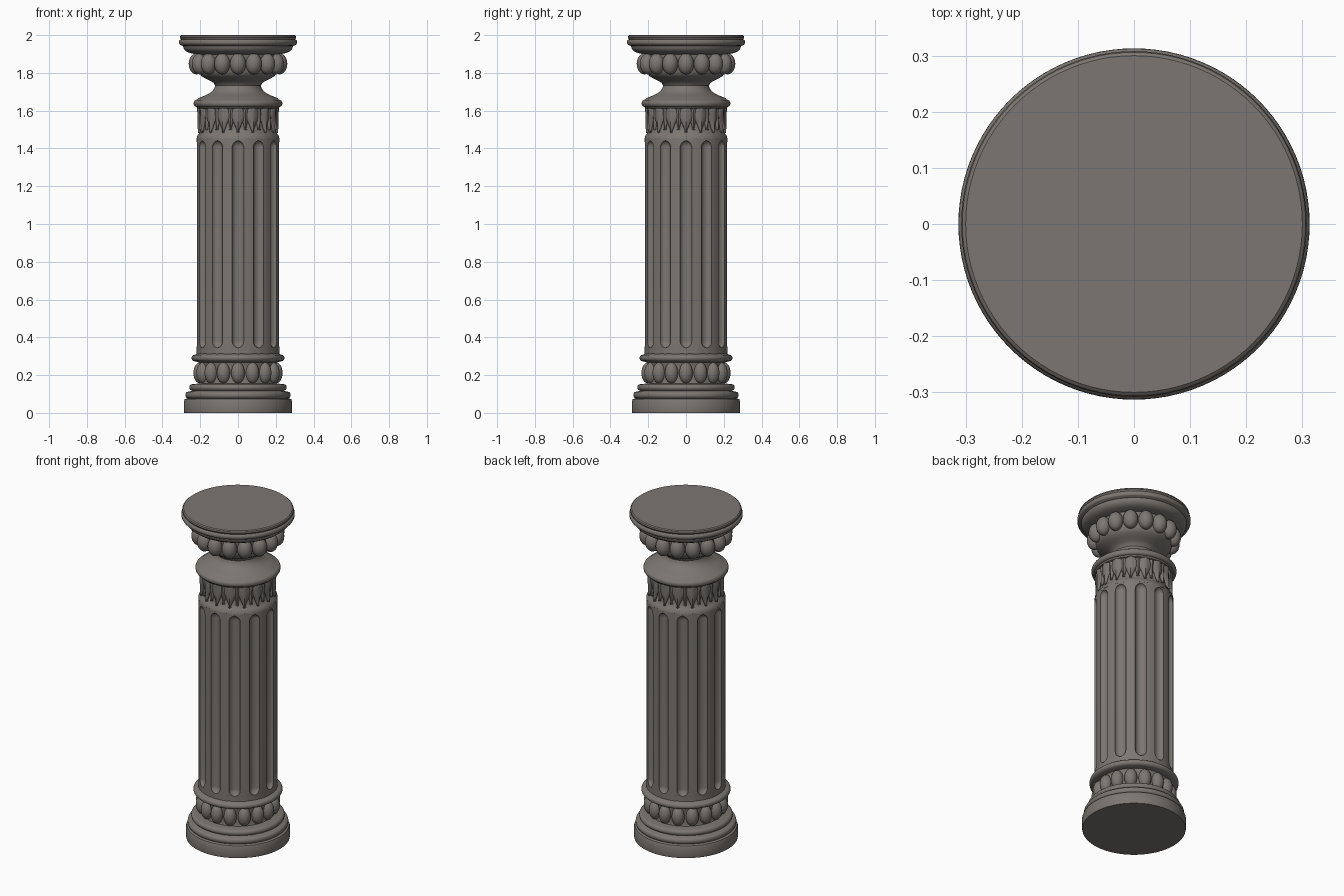
import bpy, bmesh, math
from mathutils import Matrix, Vector

if "Cube" in bpy.data.objects:
    bpy.data.objects.remove(bpy.data.objects["Cube"])

stone = bpy.data.materials.new("warm_grey_stone")
stone.diffuse_color = (0.2, 0.182, 0.168, 1)
stone.use_nodes = True
stone.node_tree.nodes["Principled BSDF"].inputs["Base Color"].default_value = stone.diffuse_color


def finish(name, bm, angle=35):
    bmesh.ops.recalc_face_normals(bm, faces=bm.faces)
    mesh = bpy.data.meshes.new(name)
    bm.to_mesh(mesh)
    bm.free()
    mesh.materials.append(stone)
    ob = bpy.data.objects.new(name, mesh)
    bpy.context.collection.objects.link(ob)
    bpy.ops.object.select_all(action='DESELECT')
    bpy.context.view_layer.objects.active = ob
    ob.select_set(True)
    bpy.ops.object.shade_smooth_by_angle(angle=math.radians(angle))
    return ob


def polar(r, a, z):
    # angle 0 faces the front (-y)
    return (r * math.sin(a), -r * math.cos(a), z)


def stack(bm, rings):
    # skin closed rings of points and cap both ends
    rows = [[bm.verts.new(p) for p in ring] for ring in rings]
    n = len(rows[0])
    for lo, hi in zip(rows, rows[1:]):
        for i in range(n):
            j = (i + 1) % n
            bm.faces.new((lo[i], lo[j], hi[j], hi[i]))
    bm.faces.new(rows[0][::-1])
    bm.faces.new(rows[-1])


def lathe(name, profile, n=96):
    bm = bmesh.new()
    stack(bm, [[polar(r, 2 * math.pi * i / n, z) for i in range(n)] for r, z in profile])
    return finish(name, bm)


def bulge(r, z0, z1, out, n=8):
    # half-round moulding profile
    h = (z1 - z0) / 2
    return [(r + out * math.cos(t), z0 + h + h * math.sin(t))
            for t in [-math.pi / 2 + math.pi * i / n for i in range(n + 1)]]


def beads(name, count, r, z, size):
    bm = bmesh.new()
    for k in range(count):
        a = 2 * math.pi * k / count
        m = (Matrix.Translation(Vector(polar(r, a, z))) @ Matrix.Rotation(a, 4, 'Z')
             @ Matrix.Diagonal((*size, 1)))
        bmesh.ops.create_uvsphere(bm, u_segments=20, v_segments=14, radius=1, matrix=m)
    return finish(name, bm, 60)


# Base mouldings
lathe("base_plinth", [(0.285, 0), (0.287, 0.01), (0.287, 0.06), (0.282, 0.073),
                      (0.276, 0.075)] + bulge(0.265, 0.077, 0.112, 0.013)
      + [(0.25, 0.115)] + bulge(0.243, 0.118, 0.152, 0.015) + [(0.2, 0.156)])
lathe("lower_bead_core", [(0.205, 0.15), (0.2, 0.17), (0.2, 0.25), (0.21, 0.28)])
beads("lower_egg_beads", 16, 0.2, 0.212, (0.036, 0.036, 0.056))
lathe("lower_ring", [(0.21, 0.268)] + bulge(0.228, 0.273, 0.308, 0.018) + [(0.215, 0.315)])

# Fluted shaft: vertex columns follow the round-ended flutes
Z0, Z1, CAP, R = 0.345, 1.44, 0.035, 0.219
levels = [(0.3, 0.02), (Z0 - 0.002, 0.02)]
ends = [i * math.pi / 16 for i in range(1, 9)]
levels += [(Z0 + CAP * (1 - math.cos(t)), math.sin(t)) for t in ends]
levels += [(Z1 - CAP * (1 - math.cos(t)), math.sin(t)) for t in reversed(ends)]
levels += [(Z1 + 0.002, 0.02), (1.455, 0.02)]
HALF, DEPTH = math.radians(8.2), 0.025
rings = []
for z, w in levels:
    ring = []
    for k in range(12):
        c = 2 * math.pi * k / 12
        for i in range(13):
            s = -math.cos(math.pi * i / 12)
            d = DEPTH * w * math.sqrt(max(0, 1 - s * s)) if w > 0.05 else 0
            ring.append(polar(R - d, c + s * HALF * w, z))
        for a in (11, 15, 19):
            ring.append(polar(R, c + math.radians(a), z))
    rings.append(ring)
bm = bmesh.new()
stack(bm, rings)
finish("fluted_shaft", bm)

# Leaf collar
lathe("leaf_collar_core", [(0.219, 1.45), (0.217, 1.465), (0.208, 1.477), (0.198, 1.49),
                           (0.193, 1.515), (0.193, 1.55), (0.197, 1.585), (0.205, 1.615)])


def leaves(name, count, phase, r0, half, top, tip):
    bm = bmesh.new()
    rows, cols = 12, 8
    for k in range(count):
        c = 2 * math.pi * (k + phase) / count
        grid = []
        for i in range(rows + 1):
            t = i / rows
            w = half * (0.72 + 0.28 * math.sin(math.pi * min(1, t * 1.6)))
            w *= max(0.03, 1 - max(0, (t - 0.35) / 0.65) ** 1.7)
            row = []
            for j in range(cols + 1):
                s = 2 * j / cols - 1
                r = r0 + 0.008 * (1 - t) + 0.004 * t * t - 0.011 * s * s
                r += 0.003 * max(0, 1 - abs(s) * 4)
                row.append(bm.verts.new(polar(r, c + s * w, top + (tip - top) * t)))
            grid.append(row)
        for i in range(rows):
            for j in range(cols):
                bm.faces.new((grid[i][j], grid[i][j + 1], grid[i + 1][j + 1], grid[i + 1][j]))
    ob = finish(name, bm, 50)
    mod = ob.modifiers.new("thickness", 'SOLIDIFY')
    mod.thickness = 0.008
    mod.offset = -1


leaves("front_leaves", 16, 0, 0.206, math.radians(10.8), 1.615, 1.483)
leaves("back_leaves", 16, 0.5, 0.2, math.radians(7), 1.615, 1.497)

# Capital: ring, narrow neck and flared bowl
lathe("capital_neck", [(0.2, 1.608), (0.215, 1.612)] + bulge(0.22, 1.62, 1.657, 0.015)
      + [(0.205, 1.668), (0.18, 1.678), (0.155, 1.69), (0.136, 1.703), (0.125, 1.718),
         (0.121, 1.733), (0.128, 1.746), (0.145, 1.757), (0.17, 1.769), (0.192, 1.782),
         (0.206, 1.797), (0.212, 1.82), (0.214, 1.88), (0.22, 1.91)])
beads("upper_egg_beads", 16, 0.219, 1.848, (0.042, 0.042, 0.056))

# Round top slab
lathe("top_slab", [(0.21, 1.897), (0.25, 1.904), (0.268, 1.91), (0.282, 1.92), (0.289, 1.932),
                   (0.291, 1.943), (0.3, 1.946)] + bulge(0.303, 1.948, 1.978, 0.01)
      + [(0.304, 1.98), (0.308, 1.987), (0.306, 1.995), (0.3, 2.0)])
